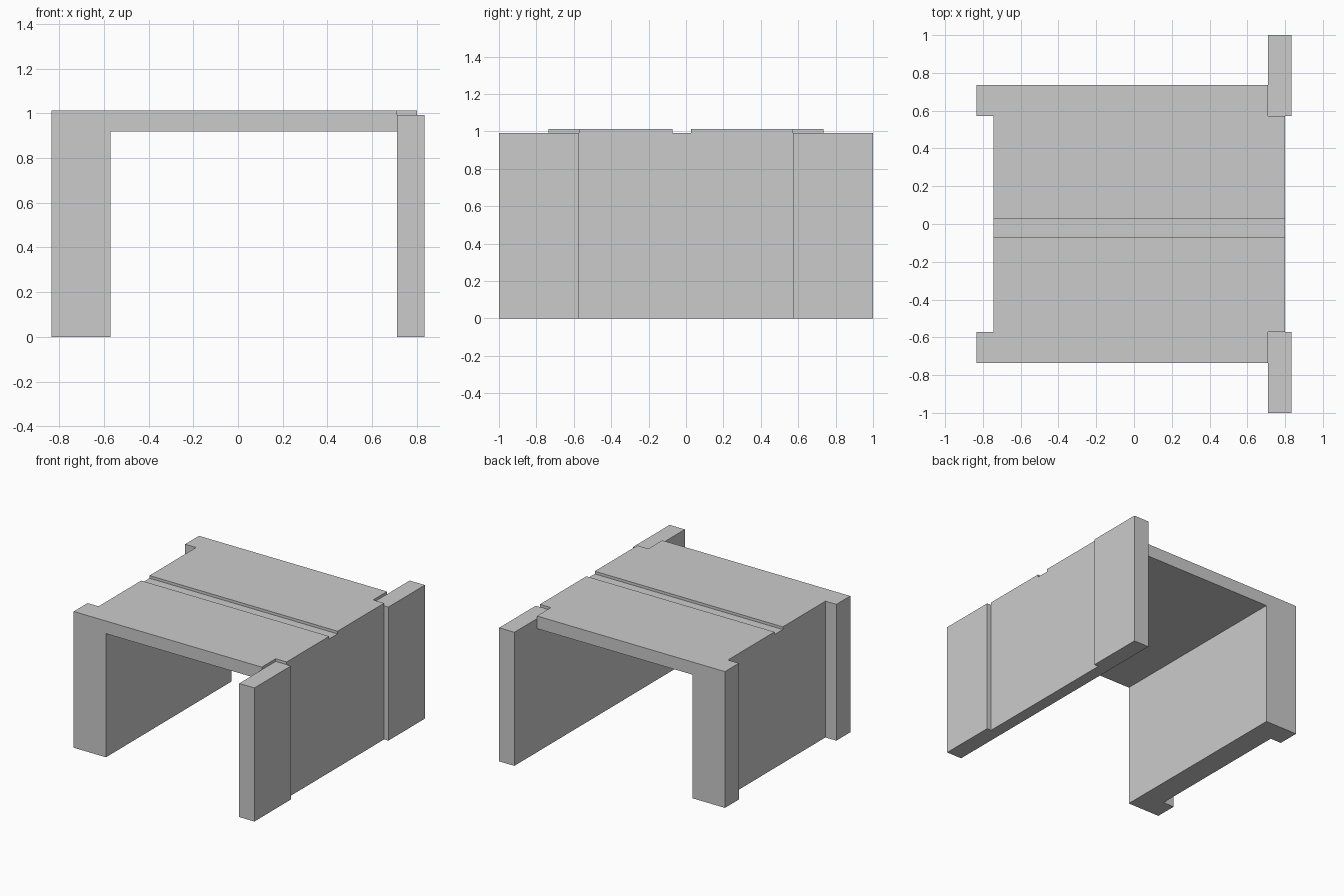
import bpy, bmesh

if "Cube" in bpy.data.objects:
    bpy.data.objects.remove(bpy.data.objects["Cube"])


def prism(name, profile, y0, y1):
    """Extrude an (x, z) profile along y."""
    bm = bmesh.new()
    face = bm.faces.new([bm.verts.new((x, y0, z)) for x, z in profile])
    new = bmesh.ops.extrude_face_region(bm, geom=[face])["geom"]
    bmesh.ops.translate(bm, vec=(0, y1 - y0, 0),
                        verts=[v for v in new if isinstance(v, bmesh.types.BMVert)])
    bmesh.ops.recalc_face_normals(bm, faces=bm.faces)
    mesh = bpy.data.meshes.new(name)
    bm.to_mesh(mesh)
    bm.free()
    obj = bpy.data.objects.new(name, mesh)
    bpy.context.collection.objects.link(obj)
    return obj


def box(name, x0, x1, y0, y1, z0, z1):
    return prism(name, [(x0, z0), (x1, z0), (x1, z1), (x0, z1)], y0, y1)


def combine(target, tool, operation):
    """Apply an exact boolean, then discard the tool object."""
    mod = target.modifiers.new(tool.name, 'BOOLEAN')
    mod.object, mod.operation, mod.solver = tool, operation, 'EXACT'
    bpy.context.view_layer.objects.active = target
    bpy.ops.object.modifier_apply(modifier=mod.name)
    bpy.data.objects.remove(tool)


# Walls and roof slab as one upside-down U
IN_L, IN_R, TOP, POST_TOP = -0.57, 0.71, 1.012, 0.992
frame = prism("culvert_frame", [(-0.835, 0), (IN_L, 0), (IN_L, 0.918), (IN_R, 0.918),
                                (IN_R, 0), (0.80, 0), (0.80, TOP), (-0.835, TOP)],
              -0.735, 0.735)

# Recess in the left wall, and the shallow groove across the roof
combine(frame, box("wall_recess", -1, -0.745, -0.572, 0.572, -0.1, 1.2), 'DIFFERENCE')
combine(frame, box("roof_groove", -1, 1, -0.072, 0.026, POST_TOP, 1.2), 'DIFFERENCE')

# Roof corners cut back, and wing walls on the right side
for name, s in (("front", -1), ("back", 1)):
    y0, y1 = sorted((s * 0.572, s * 1.0))
    combine(frame, box(name + "_corner_cut", IN_R, 1, y0, y1, POST_TOP, 1.2), 'DIFFERENCE')
    combine(frame, box(name + "_wing_wall", IN_R, 0.835, y0, y1, 0, POST_TOP), 'UNION')
